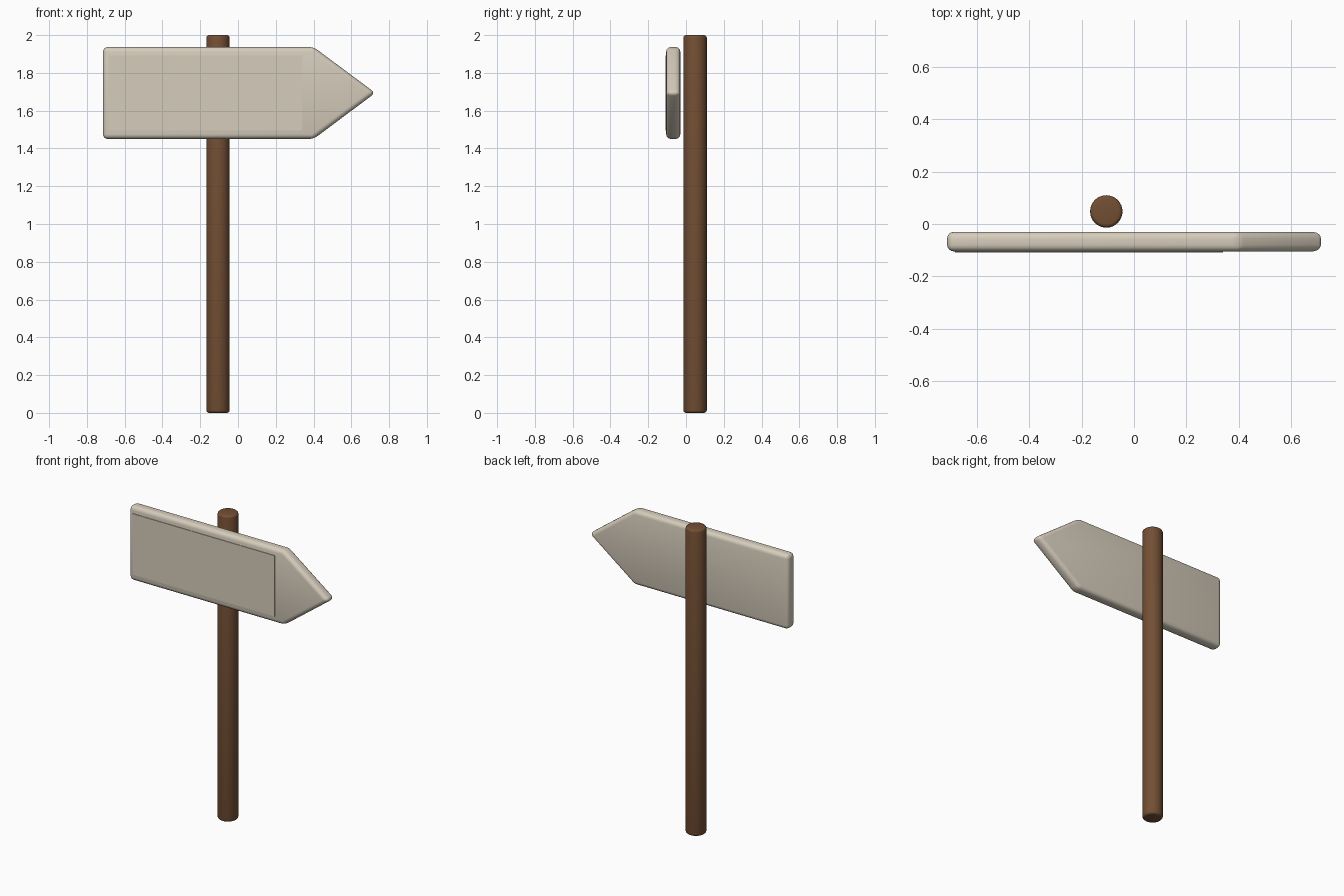
import bpy, bmesh
from mathutils import Matrix

default = bpy.data.objects.get("Cube")
if default:
    bpy.data.objects.remove(default, do_unlink=True)


def material(name, rgb):
    m = bpy.data.materials.new(name)
    m.use_nodes = True
    m.diffuse_color = (*rgb, 1)
    m.node_tree.nodes["Principled BSDF"].inputs["Base Color"].default_value = (*rgb, 1)
    return m


def finish(name, bm, mat, smooth=True):
    bmesh.ops.recalc_face_normals(bm, faces=bm.faces)
    for f in bm.faces:
        f.smooth = smooth
    mesh = bpy.data.meshes.new(name)
    bm.to_mesh(mesh)
    bm.free()
    mesh.materials.append(mat)
    ob = bpy.data.objects.new(name, mesh)
    bpy.context.collection.objects.link(ob)
    return ob


def slab(outline, front, back):
    """Extrude an x-z outline from front to back along y."""
    bm = bmesh.new()
    face = bm.faces.new([bm.verts.new((x, front, z)) for x, z in outline])
    new = bmesh.ops.extrude_face_region(bm, geom=[face])["geom"]
    verts = [v for v in new if isinstance(v, bmesh.types.BMVert)]
    bmesh.ops.translate(bm, verts=verts, vec=(0, back - front, 0))
    return bm


def round_edges(bm, edges, width, segments):
    bmesh.ops.bevel(bm, geom=edges, offset=width, segments=segments,
                    profile=0.5, affect='EDGES')


wood = material("brown wood", (0.17, 0.078, 0.034))
cream = material("pale cream", (0.67, 0.605, 0.5))

# Round post with softened rims
bm = bmesh.new()
bmesh.ops.create_cone(bm, cap_ends=True, segments=32, radius1=0.062, radius2=0.062,
                      depth=2, matrix=Matrix.Translation((-0.106, 0.048, 1)))
rims = [e for e in bm.edges if abs(e.verts[0].co.z - e.verts[1].co.z) < 0.01]
round_edges(bm, rims, 0.014, 3)
finish("post", bm, wood)

# Arrow board with rounded edges
low, high, middle = 1.45, 1.937, 1.694
bm = slab([(-0.715, low), (0.4, low), (0.727, middle), (0.4, high), (-0.715, high)],
          -0.105, -0.03)
round_edges(bm, bm.edges[:], 0.026, 4)
finish("arrow_board", bm, cream)

# Thin blank panel on the front of the board
bm = slab([(-0.685, 1.495), (0.34, 1.495), (0.34, 1.892), (-0.685, 1.892)],
          -0.109, -0.104)
finish("front_panel", bm, cream, smooth=False)
